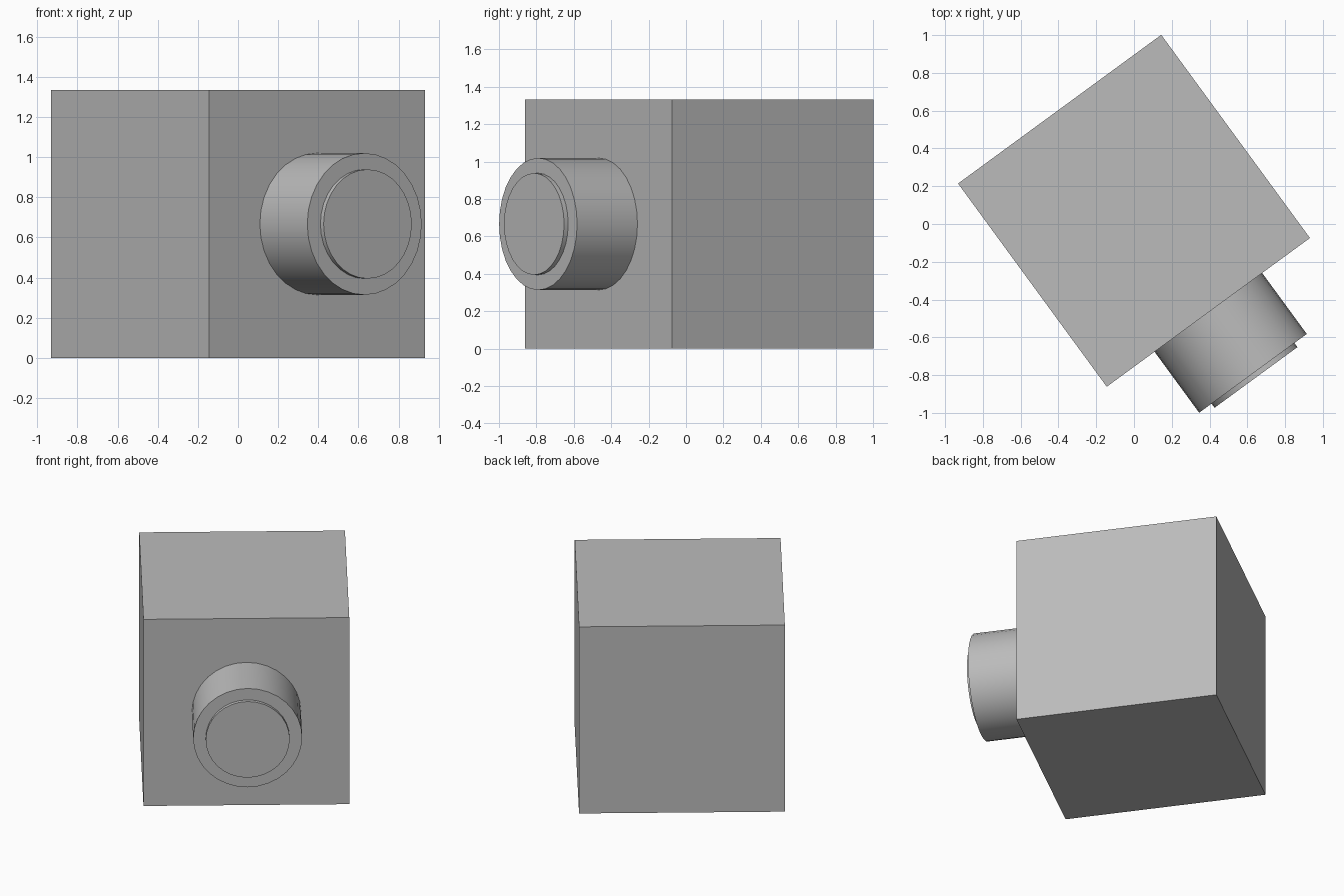
import bpy
from math import radians
from mathutils import Matrix, Vector

default = bpy.data.objects.get("Cube")
if default:
    bpy.data.objects.remove(default, do_unlink=True)

grey = bpy.data.materials.new("plain grey")
grey.use_nodes = True
colour = (0.5, 0.5, 0.5, 1)
grey.diffuse_color = colour
grey.node_tree.nodes["Principled BSDF"].inputs["Base Color"].default_value = colour

SIDE = 1.333
# Shared frame: the whole camera is turned about z, with its face along local -y
FRAME = Matrix.Translation((0, 0.07, SIDE / 2)) @ Matrix.Rotation(radians(36.2), 4, "Z")


def finish(name, local):
    obj = bpy.context.object
    obj.name = name
    obj.matrix_world = FRAME @ local
    obj.data.materials.append(grey)
    return obj


def barrel(name, radius, start, end):
    """Cylinder pointing along local -y, between two distances from the centre."""
    bpy.ops.mesh.primitive_cylinder_add(vertices=32, radius=radius, depth=end - start)
    middle = Vector((0, -(start + end) / 2, 0))
    obj = finish(name, Matrix.Translation(middle) @ Matrix.Rotation(radians(90), 4, "X"))
    bpy.ops.object.shade_smooth_by_angle(angle=radians(30))
    return obj


# Box body
bpy.ops.mesh.primitive_cube_add(size=SIDE)
finish("body", Matrix.Identity(4))

# Round barrel on the face, and the thin disc on its end
face = SIDE / 2
barrel("lens_barrel", 0.353, face - 0.02, face + 0.4)
barrel("lens_disc", 0.272, face + 0.38, face + 0.427)
